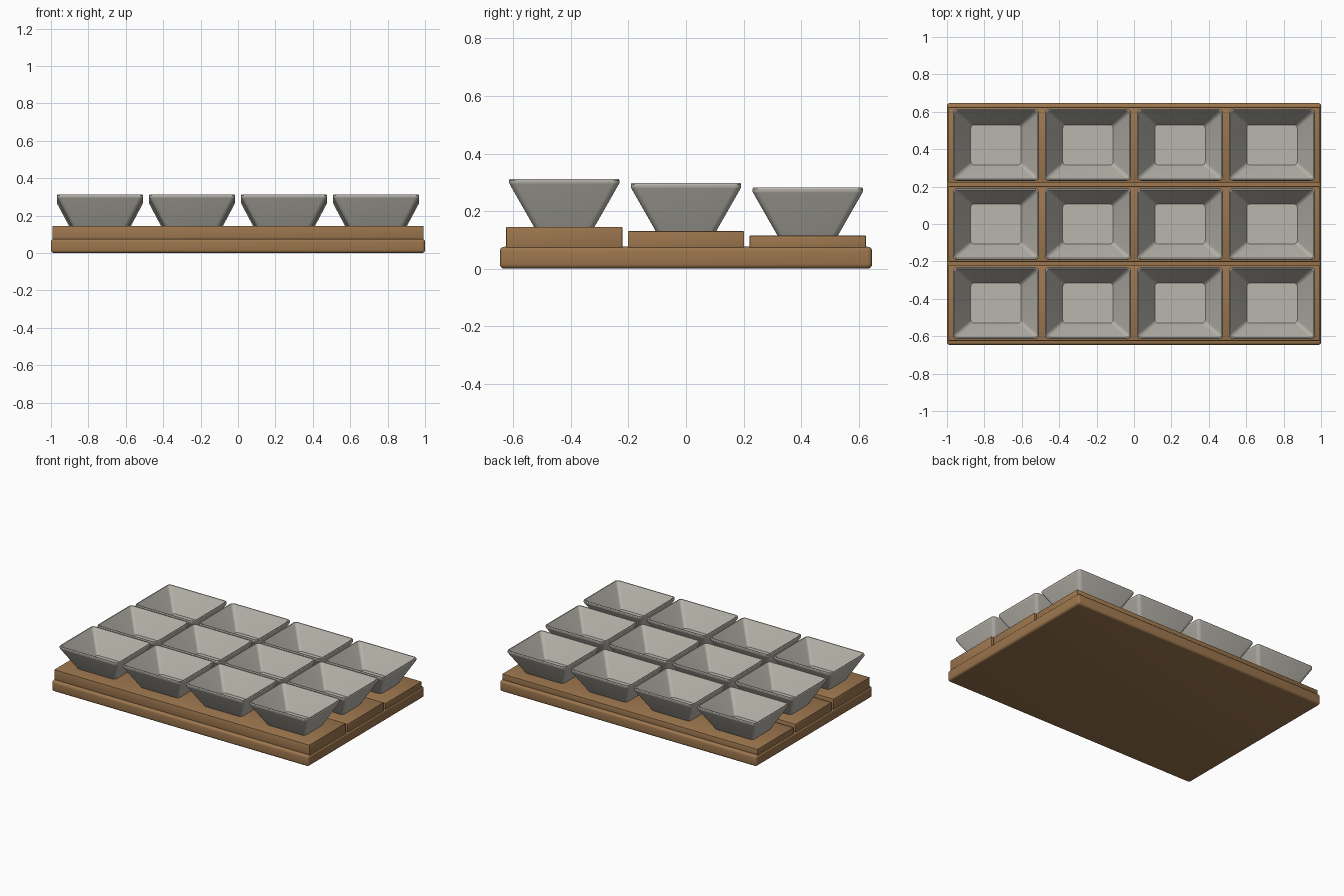
import bpy, bmesh
from math import cos, sin, pi

cube = bpy.data.objects.get("Cube")
if cube:
    bpy.data.objects.remove(cube, do_unlink=True)


def make_material(name, color):
    m = bpy.data.materials.new(name)
    m.use_nodes = True
    m.diffuse_color = color
    m.node_tree.nodes["Principled BSDF"].inputs["Base Color"].default_value = color
    return m


wood = make_material("warm wood", (0.33, 0.18, 0.075, 1))
stone = make_material("warm grey", (0.49, 0.47, 0.42, 1))


def add_object(name, bm, material, location=(0, 0, 0)):
    bmesh.ops.recalc_face_normals(bm, faces=bm.faces)
    mesh = bpy.data.meshes.new(name)
    bm.to_mesh(mesh)
    bm.free()
    mesh.materials.append(material)
    obj = bpy.data.objects.new(name, mesh)
    obj.location = location
    bpy.context.collection.objects.link(obj)
    bpy.ops.object.select_all(action='DESELECT')
    obj.select_set(True)
    bpy.context.view_layer.objects.active = obj
    bpy.ops.object.shade_smooth_by_angle(angle=pi / 6)
    return obj


def board(name, x_size, y_mid, y_size, z0, z1, radius, segments):
    bm = bmesh.new()
    bmesh.ops.create_cube(bm, size=1)
    bmesh.ops.scale(bm, vec=(x_size, y_size, z1 - z0), verts=bm.verts)
    bmesh.ops.bevel(bm, geom=bm.edges[:], offset=radius, segments=segments,
                    profile=0.5, affect='EDGES')
    return add_object(name, bm, wood, (0, y_mid, (z0 + z1) / 2))


def rounded_ring(bm, half_x, half_y, radius, z, steps=5):
    ring = []
    corners = ((1, 1), (-1, 1), (-1, -1), (1, -1))
    for quarter, (sx, sy) in enumerate(corners):
        for i in range(steps + 1):
            a = (quarter + i / steps) * pi / 2
            ring.append(bm.verts.new((sx * (half_x - radius) + radius * cos(a),
                                      sy * (half_y - radius) + radius * sin(a), z)))
    return ring


def bowl_mesh():
    # Rings run up the outside, over the rim and down to the inner floor
    profile = (
        (0.150, 0.105, 0.022, 0.000),
        (0.229, 0.190, 0.024, 0.149),
        (0.231, 0.192, 0.024, 0.154),
        (0.231, 0.192, 0.024, 0.162),
        (0.228, 0.189, 0.022, 0.167),
        (0.222, 0.183, 0.020, 0.167),
        (0.219, 0.180, 0.020, 0.162),
        (0.135, 0.107, 0.018, 0.016),
    )
    bm = bmesh.new()
    rings = [rounded_ring(bm, *p) for p in profile]
    for low, high in zip(rings, rings[1:]):
        for i in range(len(low)):
            j = (i + 1) % len(low)
            bm.faces.new((low[i], low[j], high[j], high[i]))
    bm.faces.new(rings[0])
    bm.faces.new(rings[-1])
    return bm


# Wooden base and three stepped boards
board("base_board", 2.0, 0, 1.294, 0.0, 0.076, 0.016, 4)
rows = (("front", -0.423, 0.145), ("middle", 0.0, 0.130), ("back", 0.423, 0.115))
for row, y, top in rows:
    board(row + "_step", 1.986, y, 0.404, 0.06, top, 0.003, 2)
    # Four tapered bowls on each step
    for col in range(4):
        add_object(f"{row}_bowl_{col + 1}", bowl_mesh(), stone,
                   ((col - 1.5) * 0.492, y, top))
